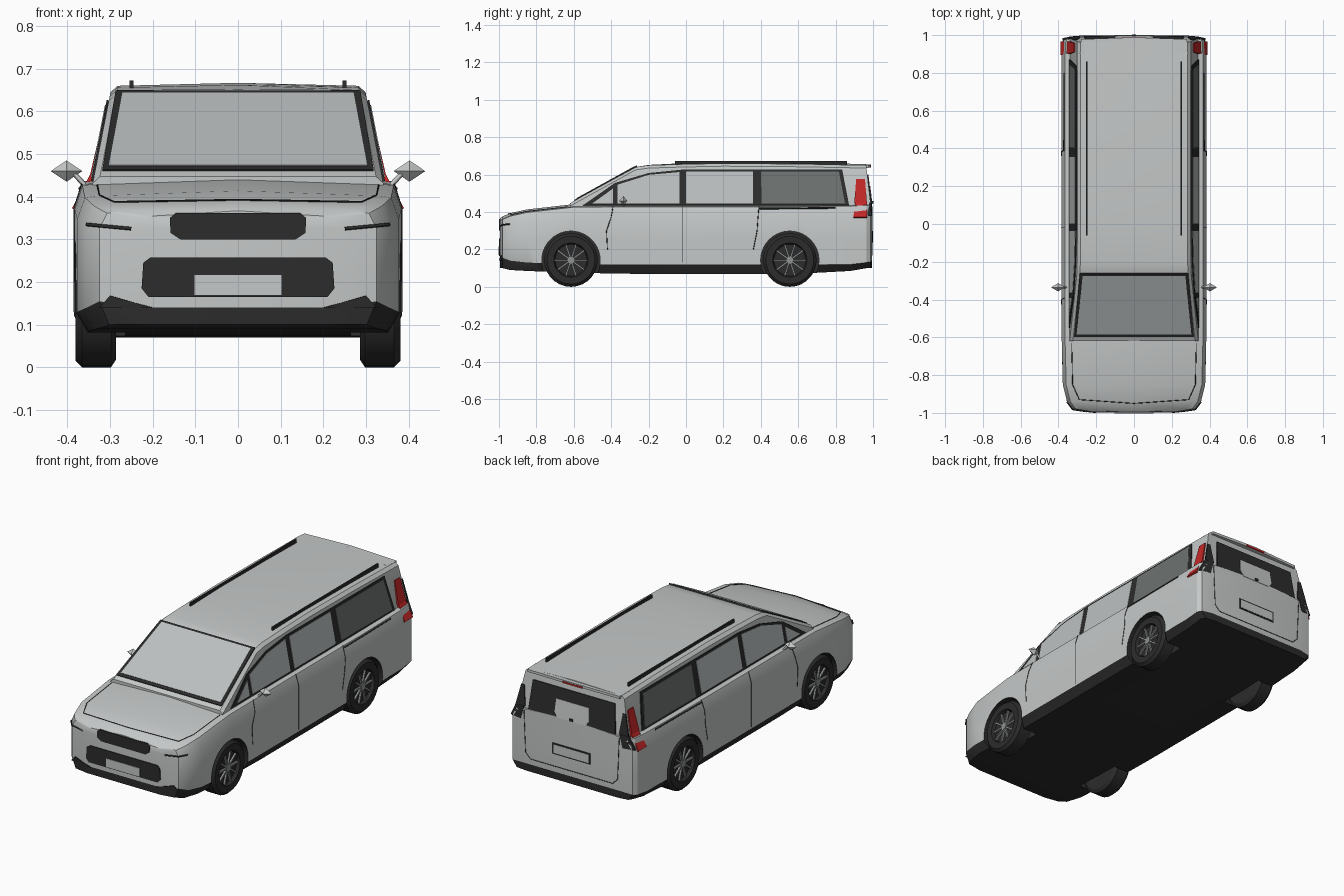
import bpy, bmesh, math
from mathutils import Vector, Matrix

if "Cube" in bpy.data.objects:
    bpy.data.objects.remove(bpy.data.objects["Cube"])


def material(name, r, g, b):
    m = bpy.data.materials.new(name)
    m.use_nodes = True
    m.diffuse_color = (r, g, b, 1)
    m.node_tree.nodes["Principled BSDF"].inputs["Base Color"].default_value = (r, g, b, 1)
    return m


SILVER = material("silver paint", .56, .58, .58)
BLACK = material("black trim", .025, .025, .025)
GLASS = material("pale glass", .5, .53, .53)
TINT = material("tinted glass", .15, .165, .16)
RED = material("red lens", .55, .02, .02)
ALLOY = material("grey alloy", .28, .29, .29)


def finish(name, bm, mats, smooth=None):
    bmesh.ops.recalc_face_normals(bm, faces=bm.faces)
    me = bpy.data.meshes.new(name)
    bm.to_mesh(me)
    bm.free()
    ob = bpy.data.objects.new(name, me)
    bpy.context.collection.objects.link(ob)
    for m in mats:
        me.materials.append(m)
    if smooth:
        shade(ob, smooth)
    return ob


def shade(ob, angle):
    bpy.ops.object.select_all(action='DESELECT')
    ob.select_set(True)
    bpy.context.view_layer.objects.active = ob
    bpy.ops.object.shade_smooth_by_angle(angle=math.radians(angle))


def loft(sections):
    """Skin mirrored half sections; strips 0 and 1 get material 1."""
    bm = bmesh.new()
    rings = []
    for half in sections:
        mirrored = [(-x, y, z) for x, y, z in half[-2:0:-1]]
        rings.append([bm.verts.new(p) for p in half + mirrored])
    n, h = len(rings[0]), len(sections[0])
    for a, b in zip(rings, rings[1:]):
        for i in range(n):
            f = bm.faces.new((a[i], a[(i + 1) % n], b[(i + 1) % n], b[i]))
            f.material_index = int(min(i, n - 1 - i) < 2)
    for r in (rings[0], rings[-1]):
        for i in range(h - 1):
            pts = list(dict.fromkeys((r[i], r[i + 1], r[-i - 1], r[-i])))
            f = bm.faces.new(pts)
            f.material_index = int(i < 2)
    return bm


def plate(name, pts, mat, t=.004, both=False):
    """Thin prism around a flat outline, optionally on both sides."""
    for side in ((1, -1) if both else (1,)):
        bm = bmesh.new()
        vs = [Vector((p[0] * side, p[1], p[2])) for p in pts]
        nrm = (vs[1] - vs[0]).cross(vs[2] - vs[0]).normalized() * t
        lo, hi = ([bm.verts.new(v + nrm * k) for v in vs] for k in (-1, 1))
        bm.faces.new(lo)
        bm.faces.new(hi)
        for i in range(len(vs)):
            j = (i + 1) % len(vs)
            bm.faces.new((lo[i], lo[j], hi[j], hi[i]))
        tag = ("left_" if side > 0 else "right_") if both else ""
        finish(tag + name, bm, [mat])


def box(name, c, s, mat, both=False):
    x, y, z = c
    a, b = s[0] / 2, s[1] / 2
    plate(name, [(x - a, y - b, z), (x + a, y - b, z), (x + a, y + b, z), (x - a, y + b, z)],
          mat, s[2] / 2, both)


def line(name, pts, mat=BLACK, r=.002, both=True):
    for side in ((1, -1) if both else (1,)):
        cu = bpy.data.curves.new(name, 'CURVE')
        cu.dimensions, cu.bevel_depth, cu.bevel_resolution = '3D', r, 0
        sp = cu.splines.new('POLY')
        sp.points.add(len(pts) - 1)
        for p, q in zip(sp.points, pts):
            p.co = (q[0] * side, q[1], q[2], 1)
        cu.materials.append(mat)
        tag = ("left_" if side > 0 else "right_") if both else ""
        bpy.context.collection.objects.link(bpy.data.objects.new(tag + name, cu))


def side_x(z):
    """Half width of the cabin, and of the body below the belt."""
    if z > .43:
        return .341 - .04 * (z - .43) / .205
    return .384 - .018 * max(0, z - .372) / .058


def on_side(yz, off=.003):
    return [(side_x(z) + off, y, z) for y, z in yz]


def rear(xz, off=.004):
    return [(x, (.965 + (.635 - z) * .12 if z > .44 else .995) + off, z) for x, z in xz]


# Lower body: y, half width, floor, sill, shoulder, belt
stations = [(-.994, .24, .10, .14, .325, .355), (-.98, .325, .10, .155, .325, .365),
            (-.94, .355, .09, .14, .335, .382), (-.85, .377, .085, .13, .348, .402),
            (-.6, .383, .075, .12, .37, .43), (-.3, .384, .07, .12, .372, .432),
            (.6, .384, .07, .12, .372, .432), (.88, .383, .085, .12, .372, .436),
            (.965, .38, .10, .13, .372, .44), (.987, .365, .10, .135, .372, .44),
            (.995, .3, .10, .14, .372, .44)]
body = finish("body", loft([
    [(0, y, b), (w * .93, y, b), (w, y, s), (w, y, (s + h) / 2), (w, y, h),
     (w - .018, y, t - .004), (w - .045, y, t), (0, y, t + .012)]
    for y, w, b, s, h, t in stations]), [SILVER, BLACK])

# Wheel arches cut from the body
AXLES = {"front": -.615, "rear": .555}
for axle, y in AXLES.items():
    for s in (1, -1):
        bm = bmesh.new()
        bmesh.ops.create_cone(bm, cap_ends=True, segments=40, radius1=.156, radius2=.156, depth=.2,
                              matrix=Matrix.Translation((.365 * s, y, .142)) @ Matrix.Rotation(math.pi / 2, 4, 'Y'))
        cutter = finish("arch_cutter", bm, [BLACK])
        cutter.hide_render = True
        mod = body.modifiers.new("arch", 'BOOLEAN')
        mod.operation, mod.object, mod.solver = 'DIFFERENCE', cutter, 'EXACT'
        mod.material_mode = 'TRANSFER'
        bpy.context.view_layer.objects.active = body
        bpy.ops.object.modifier_apply(modifier=mod.name)
        bpy.data.objects.remove(cutter)
shade(body, 28)

# Cabin: y, roof edge height, crown height
cabin = []
for y, e, c in [(-.62, .432, .447), (-.27, .625, .640), (-.2, .635, .652), (0, .641, .662),
                (.2, .645, .667), (.6, .642, .665), (.965, .635, .656)]:
    half = [(0, y, .42), (side_x(.431), y, .42), (side_x(.431), y, .431),
            (side_x(e), y, e), (side_x(e) - .017, y, e + .015), (0, y, c)]
    if y > .9:
        half = [(p[0], y + (.635 - p[2]) * .12, p[2]) for p in half]
    cabin.append(half)
finish("cabin", loft(cabin), [SILVER, SILVER], 25)

# Windscreen with black surround


def screen(xb, yb, xt, yt, off):
    z = lambda y: .447 + (y + .62) * .193 / .35 + off
    return [(-xb, yb, z(yb)), (xb, yb, z(yb)), (xt, yt, z(yt)), (-xt, yt, z(yt))]


plate("windscreen_surround", screen(.318, -.597, .287, -.262, .001), BLACK)
plate("windscreen", screen(.304, -.584, .272, -.274, .004), GLASS)

# Side windows on a black frame
plate("window_frame", on_side([(-.55, .436), (.872, .436), (.835, .626), (-.02, .626),
                               (-.2, .608), (-.38, .555)], .001), BLACK, both=True)
panes = {"quarter_glass": [(-.5, .446), (-.39, .446), (-.39, .525)],
         "front_door_glass": [(-.365, .446), (-.035, .446), (-.035, .613), (-.2, .598), (-.365, .546)],
         "sliding_door_glass": [(0, .446), (.357, .446), (.357, .615), (0, .615)],
         "rear_side_glass": [(.405, .446), (.85, .446), (.818, .615), (.4, .615)]}
for name, yz in panes.items():
    plate(name, on_side(yz), TINT if "rear" in name else GLASS, both=True)

# Door seams and sliding rail
for name, yz in {"door_seam": [(-.02, .13), (-.02, .372), (-.02, .43)],
                 "fender_seam": [(-.42, .2), (-.425, .3), (-.4, .372), (-.39, .43)],
                 "sliding_door_seam": [(.36, .2), (.38, .3), (.385, .372), (.39, .43)]}.items():
    line(name, on_side(yz, 0))
line("sliding_rail", on_side([(.39, .418), (.8, .422)], 0), r=.005)

# Bonnet seam
line("bonnet_seam", [(.33, -.63, .428), (.325, -.85, .404), (.29, -.93, .388)])
line("bonnet_front_seam", [(-.29, -.93, .388), (0, -.95, .393), (.29, -.93, .388)], both=False)


# Front: grilles, number plate, headlight slits
def front(xz, y):
    half = [(x, y, z) for x, z in xz]
    return half + [(-x, y, z) for x, z in reversed(xz)]


plate("upper_grille", front([(.135, .30), (.158, .315), (.16, .35), (.145, .362)], -.995), BLACK)
plate("lower_grille", front([(.21, .165), (.226, .185), (.222, .245), (.205, .258)], -.995), BLACK)
plate("front_number_plate", front([(.102, .17), (.102, .216)], -.998), SILVER)
plate("bumper_corner", [(.30, -.986, .168), (.2, -.997, .14), (.325, -.981, .14)], BLACK, both=True)
line("headlight_slit", [(.25, -.993, .325), (.325, -.982, .332), (.355, -.942, .335)], r=.004)

# Tailgate: window, centre panel, number plate, seam
plate("tailgate_window", rear([(-.265, .442), (.265, .442), (.25, .6), (-.25, .6)], .002), BLACK)
plate("tailgate_panel", rear([(-.085, .442), (.085, .442), (.105, .47), (.1, .54), (-.1, .54), (-.105, .47)],
                             .005), SILVER)
box("tailgate_button", (0, .996, .452), (.02, .012, .012), BLACK)
plate("rear_plate_frame", rear([(-.115, .238), (.115, .238), (.115, .298), (-.115, .298)], .0), BLACK)
plate("rear_plate", rear([(-.107, .245), (.107, .245), (.107, .291), (-.107, .291)], .001), SILVER)
line("tailgate_seam", [(0, .995, .17), (.25, .995, .17), (.28, .995, .2), (.29, .995, .43)])

# Tail lamps wrapping the rear corners
plate("upper_tail_lamp", [(.312, .91, .575), (.312, .957, .575), (.341, .967, .45), (.341, .9, .45)],
      RED, .006, True)
plate("lower_tail_lamp", [(.341, .905, .45), (.341, .967, .45), (.384, .967, .37), (.384, .895, .37)],
      RED, .006, True)
plate("tail_lamp_back", rear([(.285, .45), (.343, .45), (.318, .56), (.30, .56)], .001), BLACK, both=True)
plate("tail_lamp_lower_back", [(.29, .989, .45), (.343, .985, .45), (.378, .978, .38), (.31, .99, .38)],
      BLACK, .006, True)

# Roof spoiler, brake lamp and rails
plate("spoiler", [(-.285, .9, .645), (.285, .9, .645), (.28, .978, .643), (0, .988, .647), (-.28, .978, .643)],
      SILVER, .007)
box("brake_lamp", (0, .984, .643), (.12, .012, .009), RED)
box("roof_rail", (.25, .4, .662), (.009, .92, .022), BLACK, True)

# Door mirrors
for s, tag in ((1, "left"), (-1, "right")):
    bm = bmesh.new()
    tips = [bm.verts.new((s * (.402 + a), -.335 + b, .46 + c)) for a, b, c in
            [(.037, 0, 0), (0, .022, 0), (-.037, 0, 0), (0, -.022, 0), (0, 0, .025), (0, 0, -.025)]]
    for i in range(4):
        for tip in tips[4:]:
            bm.faces.new((tips[i], tips[(i + 1) % 4], tip))
    finish(tag + "_mirror", bm, [SILVER])
line("mirror_stem", [(.36, -.335, .428), (.385, -.335, .455)], SILVER, .006)


# Wheels: lathed tyre with dished face, spokes and hub
def wheel(name, side, y):
    bm = bmesh.new()
    prof = [(0, .362), (.085, .362), (.092, .38), (.128, .381), (.143, .366), (.143, .298), (.125, .286), (0, .286)]
    vs = [bm.verts.new((x, 0, r)) for r, x in prof]
    edges = [bm.edges.new(e) for e in zip(vs, vs[1:])]
    bmesh.ops.spin(bm, geom=vs + edges, cent=(0, 0, 0), axis=(1, 0, 0), angle=math.tau, steps=28)
    bmesh.ops.remove_doubles(bm, verts=bm.verts, dist=.0005)
    for k in range(10):
        m = Matrix.Rotation(math.tau * (k + .5) / 10, 4, 'X') @ Matrix.Translation((.365, 0, .049))
        made = bmesh.ops.create_cube(bm, size=1, matrix=m @ Matrix.Diagonal((.014, .009, .076, 1)))
        for f in {f for v in made["verts"] for f in v.link_faces}:
            f.material_index = 1
    made = bmesh.ops.create_cone(bm, cap_ends=True, segments=12, radius1=.02, radius2=.02, depth=.02,
                                 matrix=Matrix.Translation((.365, 0, 0)) @ Matrix.Rotation(math.pi / 2, 4, 'Y'))
    for f in {f for v in made["verts"] for f in v.link_faces}:
        f.material_index = 1
    bmesh.ops.transform(bm, matrix=Matrix.Translation((0, y, .143)) @ Matrix.Diagonal((side, 1, 1, 1)), verts=bm.verts)
    finish(name, bm, [BLACK, ALLOY], 30)


for axle, y in AXLES.items():
    wheel(axle + "_left_wheel", 1, y)
    wheel(axle + "_right_wheel", -1, y)
